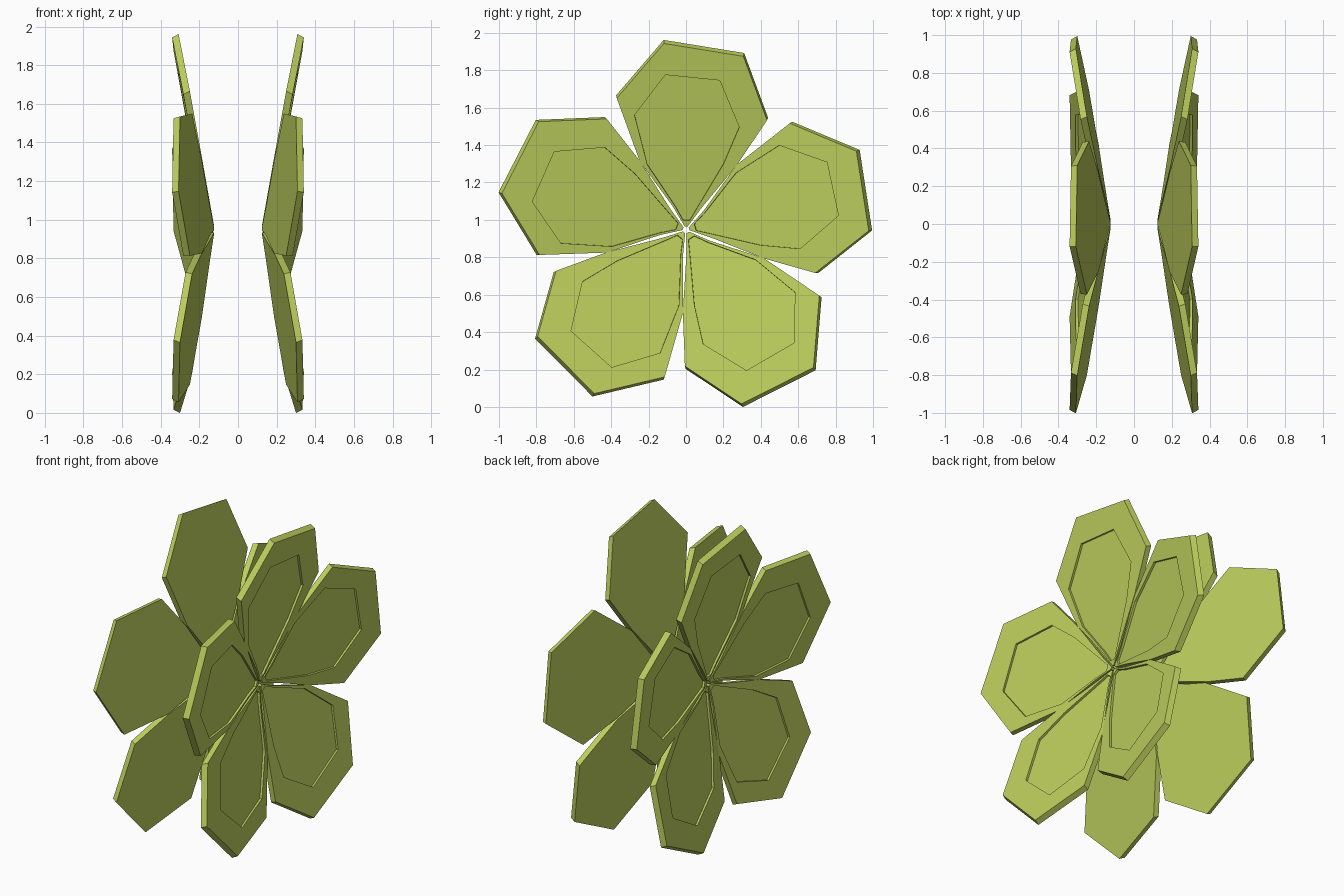
import bpy, bmesh
from math import radians, cos, sin
from mathutils import Vector

if "Cube" in bpy.data.objects:
    bpy.data.objects.remove(bpy.data.objects["Cube"])

CENTRE_Z = 0.947
AXIS = 86          # direction of the first petal in the y-z plane
BASE_X, SLOPE = 0.12, 0.187
THICK, RECESS = 0.036, 0.014

# Petal outline and recessed panel as (radius, angle) pairs
OUTLINE = [(.743, 53.8), (.995, 71.8), (1.022, 96.7), (.81, 117.5), (.452, 123.5),
           (.15, 118), (.025, 105), (.025, 70), (.15, 56), (.455, 52.3)]
PANEL = [(.624, 62.8), (.825, 77.4), (.842, 97.5), (.678, 113.9), (.41, 120.2),
         (.14, 113), (.06, 105), (.06, 70), (.14, 64), (.41, 60.7)]

green = bpy.data.materials.new("leaf_green")
green.diffuse_color = (0.51, 0.62, 0.11, 1)
green.use_nodes = True
green.node_tree.nodes["Principled BSDF"].inputs["Base Color"].default_value = green.diffuse_color


def loop(bm, points, turn, side, depth, scale=1.0):
    """Ring of vertices on the tilted petal plane, raised by depth along its normal."""
    a = radians(AXIS + turn)
    normal = Vector((1, -SLOPE * cos(a), -SLOPE * sin(a))).normalized()
    ring = []
    for r, ang in points:
        r *= scale
        t = radians(ang + turn)
        x = BASE_X + SLOPE * r * cos(t - a)
        p = Vector((x, r * cos(t), CENTRE_Z + r * sin(t))) + normal * depth
        ring.append(bm.verts.new((p.x * side, p.y, p.z)))
    return ring


def petal(name, turn, side):
    bm = bmesh.new()
    rings = [loop(bm, OUTLINE, turn, side, 0),
             loop(bm, OUTLINE, turn, side, THICK, 0.988),
             loop(bm, PANEL, turn, side, THICK),
             loop(bm, PANEL, turn, side, THICK - RECESS)]
    # edge wall, rim and recess wall
    for a, b in zip(rings, rings[1:]):
        for i in range(len(a)):
            j = (i + 1) % len(a)
            bm.faces.new((a[i], a[j], b[j], b[i]))
    # flat back and panel floor
    bm.faces.new(rings[0])
    bm.faces.new(rings[-1])
    bmesh.ops.recalc_face_normals(bm, faces=bm.faces)
    mesh = bpy.data.meshes.new(name)
    bm.to_mesh(mesh)
    bm.free()
    mesh.materials.append(green)
    bpy.context.collection.objects.link(bpy.data.objects.new(name, mesh))


# Two mirrored flowers of five petals
for side, label in ((1, "right"), (-1, "left")):
    for k in range(5):
        petal(f"{label}_petal_{k + 1}", 72 * k, side)
